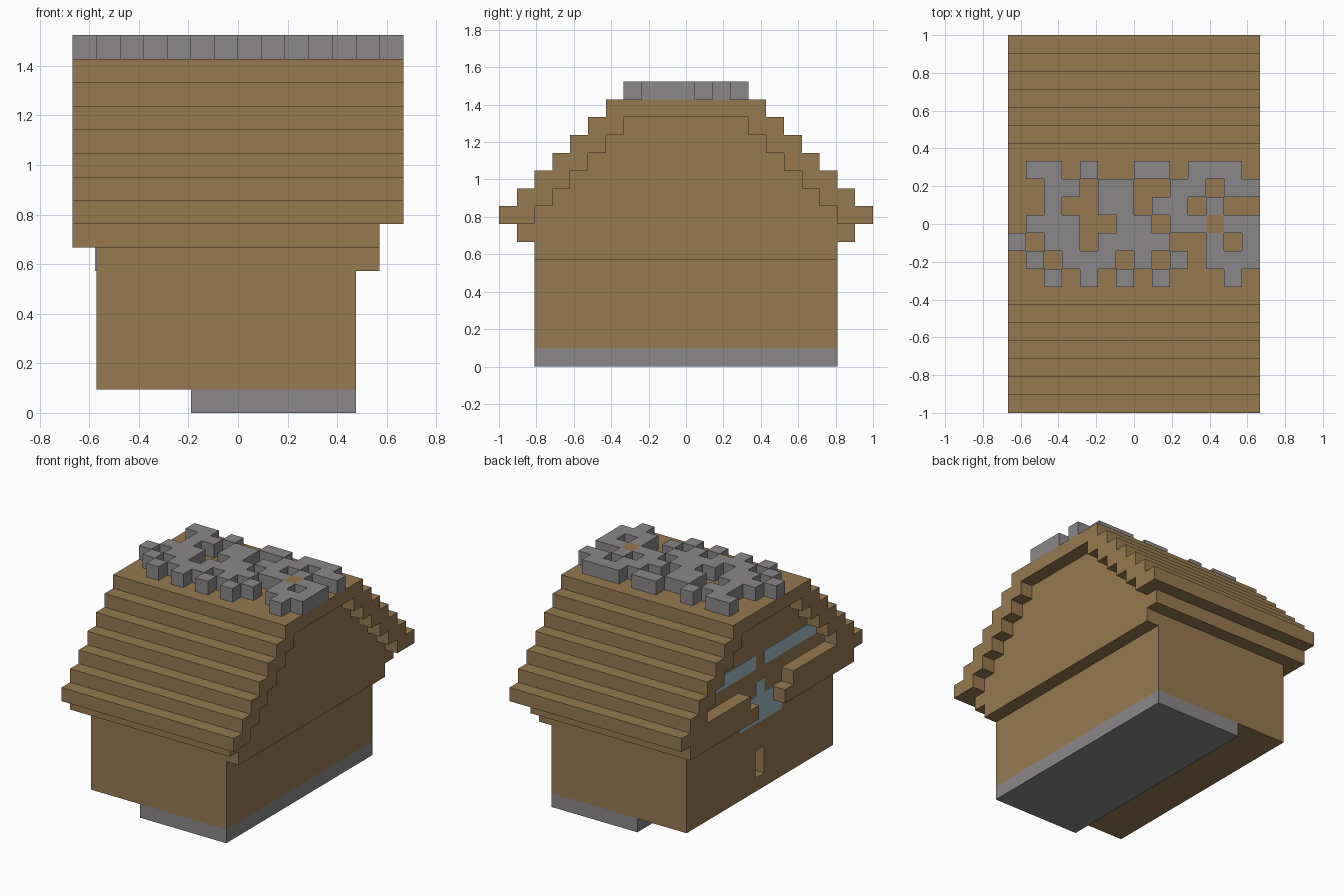
import bpy, bmesh
from mathutils import Vector

if "Cube" in bpy.data.objects:
    bpy.data.objects.remove(bpy.data.objects["Cube"], do_unlink=True)

U = 2 / 21                  # one block
NX, NY = 14, 21             # footprint in blocks


def material(name, rgb):
    m = bpy.data.materials.new(name)
    m.use_nodes = True
    m.diffuse_color = (*rgb, 1)
    bsdf = m.node_tree.nodes["Principled BSDF"]
    bsdf.inputs["Base Color"].default_value = (*rgb, 1)
    bsdf.inputs["Roughness"].default_value = 0.9
    return m


WOOD = material("brown wood", (0.31, 0.192, 0.079))
STONE = material("grey stone", (0.256, 0.245, 0.248))
GLASS = material("pale blue glass", (0.36, 0.51, 0.57))


def to_world(x, y, z):
    return Vector(((x - NX / 2) * U, (y - NY / 2) * U, z * U))


def finish(name, bm, *mats):
    bmesh.ops.recalc_face_normals(bm, faces=bm.faces)
    me = bpy.data.meshes.new(name)
    bm.to_mesh(me)
    bm.free()
    for m in mats:
        me.materials.append(m)
    ob = bpy.data.objects.new(name, me)
    bpy.context.scene.collection.objects.link(ob)
    return ob


def prism(name, profile, x0, x1, mat):
    """Extrude a (y, z) block outline from x0 to x1."""
    bm = bmesh.new()
    face = bm.faces.new([bm.verts.new(to_world(x0, y, z)) for y, z in profile])
    out = bmesh.ops.extrude_face_region(bm, geom=[face])
    verts = [v for v in out["geom"] if isinstance(v, bmesh.types.BMVert)]
    bmesh.ops.translate(bm, verts=verts, vec=((x1 - x0) * U, 0, 0))
    return finish(name, bm, mat)


def box(name, x0, x1, y0, y1, z0, z1, mat):
    return prism(name, [(y0, z0), (y1, z0), (y1, z1), (y0, z1)], x0, x1, mat)


def flip(profile):
    return [(NY - y, z) for y, z in profile]


def stairs(first_y, z0, z1):
    """Rising staircase outline, one block in per block up."""
    return [(first_y + i, z) for i in range(z1 - z0) for z in (z0 + i, z0 + i + 1)]


def symmetric(half):
    return half + flip(half)[::-1]


# Plinth and lower walls, with a small niche cut in the right wall
box("plinth", 5, 12, 2, 19, 0, 1, STONE)
walls = box("lower_walls", 1, 12, 2, 19, 1, 6, WOOD)
cutter = box("niche_cutter", 0, 2, 10, 11, 2, 4, WOOD)
cutter.hide_render = True
cutter.hide_viewport = True
cutter.display_type = 'WIRE'
cut = walls.modifiers.new("niche", 'BOOLEAN')
cut.operation = 'DIFFERENCE'
cut.solver = 'EXACT'
cut.object = cutter

# Upper storey filling the inside of the roof
inner = stairs(2, 8, 14)
prism("upper_storey", symmetric([(2, 6), (2, 7), (1, 7), (1, 8)] + inner), 1, 13, WOOD)

# Stepped roof shell
outer = stairs(0, 8, 15)
prism("stepped_roof", symmetric(outer) + flip(inner) + inner[::-1], 0, 14, WOOD)

# Balcony rails, stepped towards the central gap
rail = [(1, 7), (9, 7), (9, 8), (8, 8), (8, 9), (2, 9), (2, 8), (1, 8)]
prism("balcony_rail_front", rail, 0, 1, WOOD)
prism("balcony_rail_back", flip(rail), 0, 1, WOOD)

# Window panes on the right gable
T = 0.05
prism("lower_window", symmetric([(8, 6), (8, 8), (10, 8), (10, 9)]), 1 - T, 1, GLASS)
box("upper_window_front", 1 - T, 1, 4, 10, 10, 11, GLASS)
box("upper_window_back", 1 - T, 1, 11, 17, 10, 11, GLASS)

# Broken stone ridge: # is stone, o is wood
RIDGE = [
    ".##.#..##.###.",
    "..##.##..##.##",
    "..#..##.##.#..",
    ".###..##.##o##",
    "#.##.####..#.#",
    ".#.###.#.#.###",
    "..#.#.#.#...#.",
]
bm = bmesh.new()
for r, row in enumerate(RIDGE):
    y = 13 - r
    for x, cell in enumerate(row):
        if cell != ".":
            corners = [(x, y), (x + 1, y), (x + 1, y + 1), (x, y + 1)]
            f = bm.faces.new([bm.verts.new(to_world(a, b, 15)) for a, b in corners])
            f.material_index = int(cell == "o")
bmesh.ops.remove_doubles(bm, verts=bm.verts, dist=0.001)
out = bmesh.ops.extrude_face_region(bm, geom=bm.faces[:], use_keep_orig=True)
tops = [v for v in out["geom"] if isinstance(v, bmesh.types.BMVert)]
bmesh.ops.translate(bm, verts=tops, vec=(0, 0, U))
for f in bm.faces:
    if abs(f.normal.z) < 0.5:
        f.material_index = 0
finish("ridge_stones", bm, STONE, WOOD)
